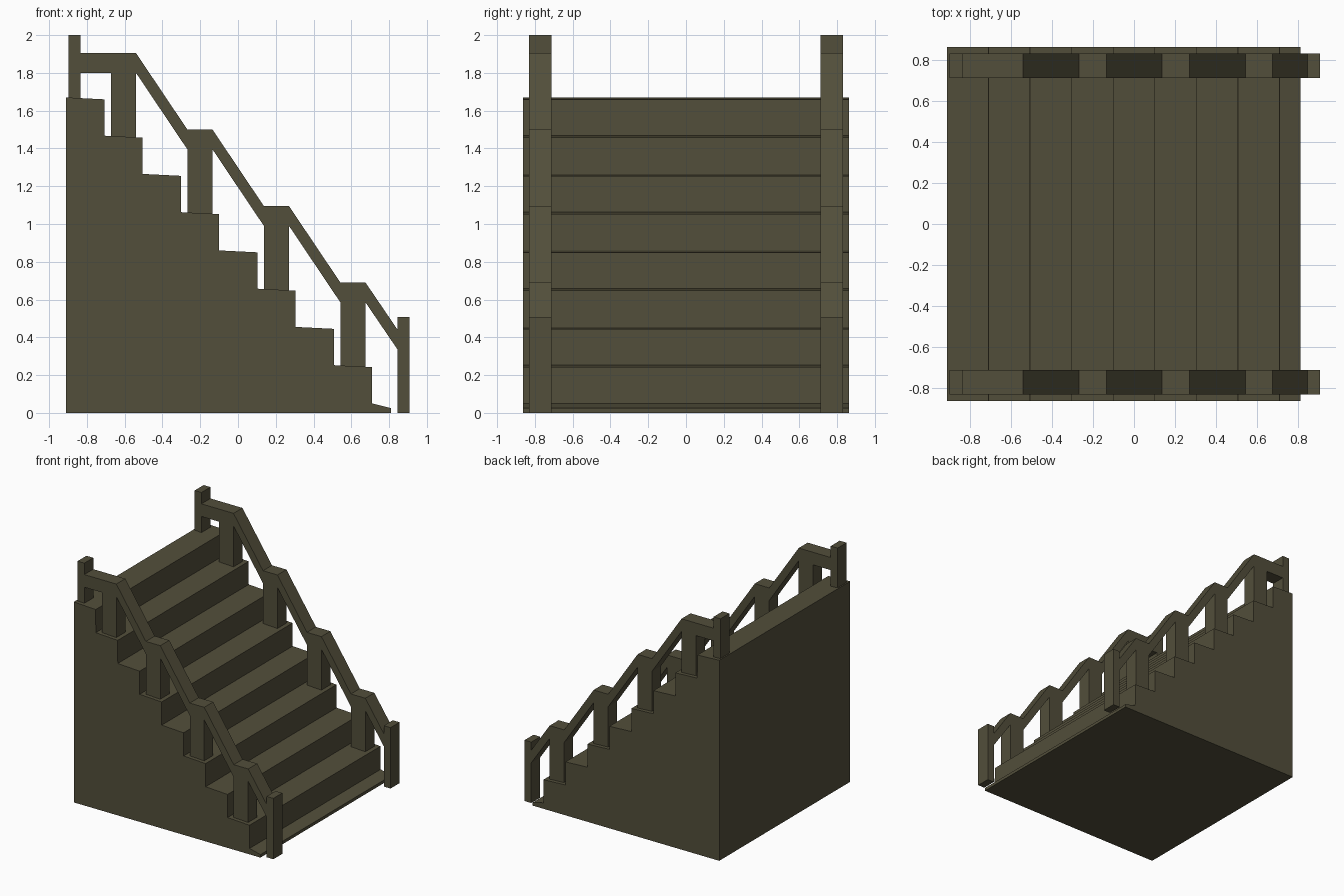
import bpy, bmesh

if "Cube" in bpy.data.objects:
    bpy.data.objects.remove(bpy.data.objects["Cube"])

mat = bpy.data.materials.new("dark_olive")
mat.diffuse_color = (0.085, 0.077, 0.043, 1)
mat.use_nodes = True
mat.node_tree.nodes["Principled BSDF"].inputs["Base Color"].default_value = mat.diffuse_color


def extrude_profile(name, pts, y0, y1):
    """Extrude an (x, z) outline along y into a closed prism."""
    bm = bmesh.new()
    face = bm.faces.new([bm.verts.new((x, y0, z)) for x, z in pts])
    geo = bmesh.ops.extrude_face_region(bm, geom=[face])["geom"]
    bmesh.ops.translate(bm, vec=(0, y1 - y0, 0),
                        verts=[v for v in geo if isinstance(v, bmesh.types.BMVert)])
    bmesh.ops.recalc_face_normals(bm, faces=bm.faces)
    me = bpy.data.meshes.new(name)
    bm.to_mesh(me)
    bm.free()
    me.materials.append(mat)
    ob = bpy.data.objects.new(name, me)
    bpy.context.collection.objects.link(ob)
    return ob


def block(name, x0, x1, z0, z1, y0, y1):
    return extrude_profile(name, [(x0, z0), (x1, z0), (x1, z1), (x0, z1)], y0, y1)


# Solid staircase: eight gently sloping treads and a thin bottom lip
PITCH = 0.2025
stairs = [(-0.91, 0), (-0.91, 1.67)]
for i in range(8):
    nose = -0.708 + PITCH * i
    stairs += [(nose, 1.66 - PITCH * i), (nose + 0.001, 1.67 - PITCH * (i + 1))]
stairs += [(0.81, 0.025), (0.81, 0)]
extrude_profile("staircase", stairs, -0.862, 0.862)

# Handrail path: flat over each baluster, sloping between them
STEP = 0.405
rail_top = [(-0.835, 1.905)]
for i in range(4):
    x = -0.673 + STEP * i
    z = 1.905 - STEP * i
    if i:
        rail_top.append((x, z))
    rail_top.append((x + 0.133, z))
rail_top.append((0.845, 0.44))
DEPTH = 0.105
rail = rail_top + [(x, z - DEPTH) for x, z in reversed(rail_top)]

for side, y0, y1 in (("front", -0.83, -0.712), ("back", 0.712, 0.83)):
    extrude_profile(side + "_handrail", rail, y0, y1)
    block(side + "_top_post", -0.898, -0.835, 1.66, 2.0, y0, y1)
    block(side + "_bottom_post", 0.845, 0.907, 0, 0.507, y0, y1)
    for i in range(4):
        x = -0.673 + STEP * i
        z = 1.905 - DEPTH - STEP * i
        block(f"{side}_baluster_{i + 1}", x, x + 0.133, z - 0.345, z, y0, y1)
